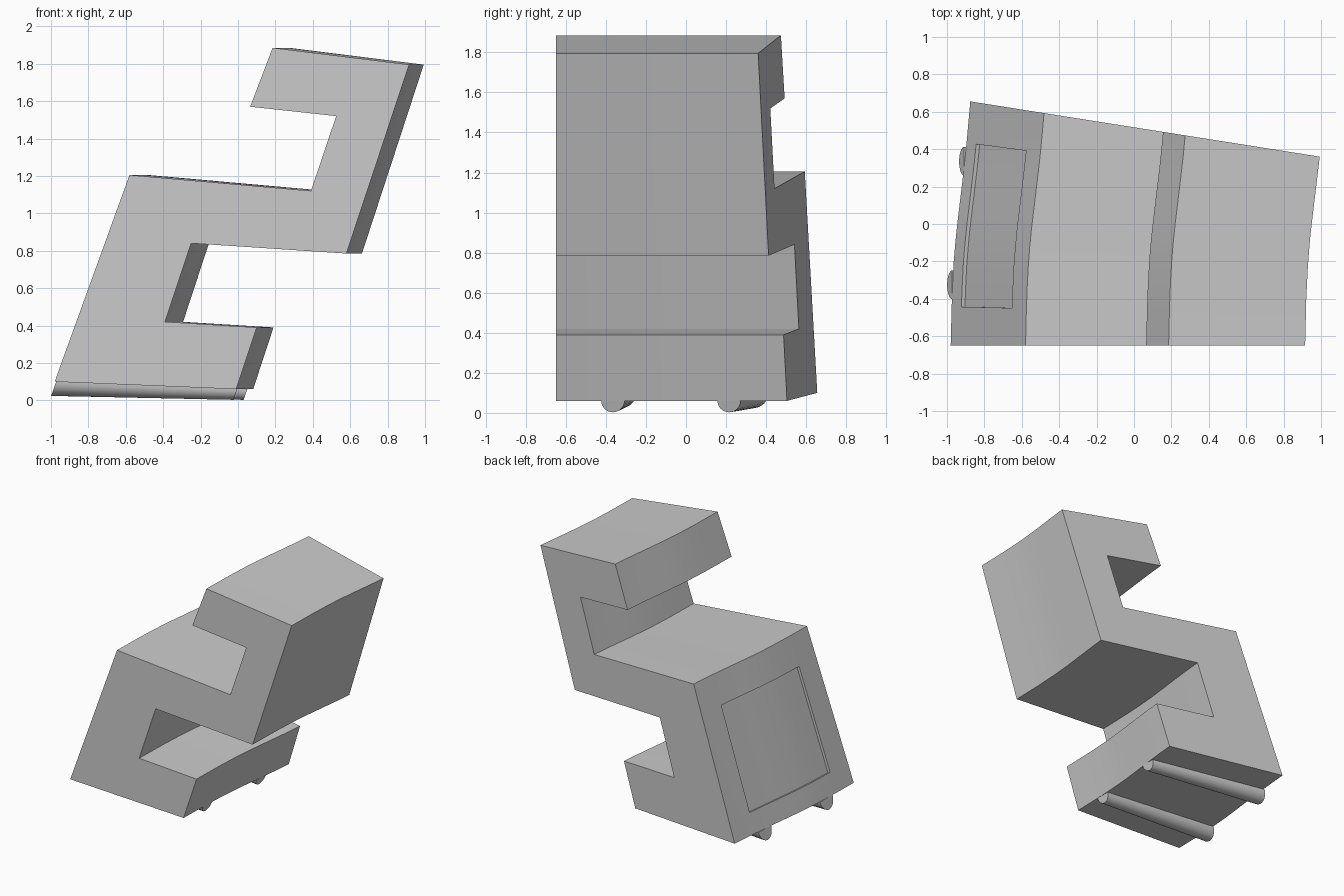
import bpy, bmesh, math
from mathutils import Vector

if "Cube" in bpy.data.objects:
    bpy.data.objects.remove(bpy.data.objects["Cube"])

FRONT = -0.65
mat = bpy.data.materials.new("plain grey")
mat.diffuse_color = (0.6, 0.6, 0.6, 1)
mat.use_nodes = True
mat.node_tree.nodes["Principled BSDF"].inputs["Base Color"].default_value = mat.diffuse_color

# sideways bend of the body: (distance behind the front, shift in x)
BEND = [(0, 0), (.25, .006), (.45, .016), (.6, .029), (.8, .053),
        (1.0, .077), (1.14, .09), (1.4, .113)]


def shift(y):
    d = y - FRONT
    for (a, p), (b, q) in zip(BEND, BEND[1:]):
        if d <= b:
            return p + (q - p) * (d - a) / (b - a)
    return BEND[-1][1]


def back_y(x0):
    """Where a profile point meets the slanted back plane."""
    y = 0.5
    for _ in range(20):
        y = 0.517 - 0.158 * (x0 + shift(y))
    return y


def finish(name, bm):
    bmesh.ops.recalc_face_normals(bm, faces=bm.faces)
    me = bpy.data.meshes.new(name)
    bm.to_mesh(me)
    bm.free()
    me.materials.append(mat)
    ob = bpy.data.objects.new(name, me)
    bpy.context.collection.objects.link(ob)
    bpy.ops.object.select_all(action='DESELECT')
    ob.select_set(True)
    bpy.context.view_layer.objects.active = ob
    bpy.ops.object.shade_smooth_by_angle(angle=math.radians(30))
    return ob


# S-shaped body: the last two points bound the panel on the left wall
PROFILE = [(-.98, .10), (-.01, .06), (.10, .39), (-.39, .42), (-.25, .84),
           (.58, .785), (.915, 1.795), (.185, 1.885), (.065, 1.57),
           (.525, 1.52), (.39, 1.12), (-.58, 1.205), (-.658, .99), (-.928, .245)]
STEPS = [0, .08, .16, .25, .34, .42, .5, .58, .66, .74, .83, .92, 1]

bm = bmesh.new()
rings = []
for t in STEPS:
    ring = []
    for x, z in PROFILE:
        y = FRONT + t * (back_y(x) - FRONT)
        ring.append(bm.verts.new((x + shift(y), y, z)))
    rings.append(ring)
n = len(PROFILE)
panel = []
for k, (a, b) in enumerate(zip(rings, rings[1:])):
    for i in range(n):
        j = (i + 1) % n
        f = bm.faces.new((a[i], a[j], b[j], b[i]))
        if i == 12 and .16 <= STEPS[k] and STEPS[k + 1] <= .83:
            panel.append(f)
bm.faces.new(rings[0])
bm.faces.new(rings[-1])

# recessed panel in the left wall
res = bmesh.ops.extrude_face_region(bm, geom=panel)
verts = [g for g in res["geom"] if isinstance(g, bmesh.types.BMVert)]
bmesh.ops.translate(bm, verts=verts, vec=Vector((.94, 0, -.34)) * .02)
old = [f for f in panel if f.is_valid]
if old:
    bmesh.ops.delete(bm, geom=old, context='FACES')
finish("body", bm)


# tapered half-round runners below, ends flush with the sloping walls
def runner(name, left, right):
    bm = bmesh.new()
    ends = []
    for (x, y, z), r in ((left, .077), (right, .058)):
        ring = []
        for i in range(17):
            a = math.pi * i / 16
            dz = -r * math.sin(a)
            ring.append(bm.verts.new((x + dz * .35, y + r * math.cos(a), z + dz)))
        ends.append(ring)
    a, b = ends
    for i in range(17):
        j = (i + 1) % 17
        bm.faces.new((a[i], a[j], b[j], b[i]))
    bm.faces.new(a)
    bm.faces.new(b)
    finish(name, bm)


runner("front_runner", (-.972, -.325, .101), (-.004, -.365, .061))
runner("back_runner", (-.908, .335, .101), (.05, .215, .061))
